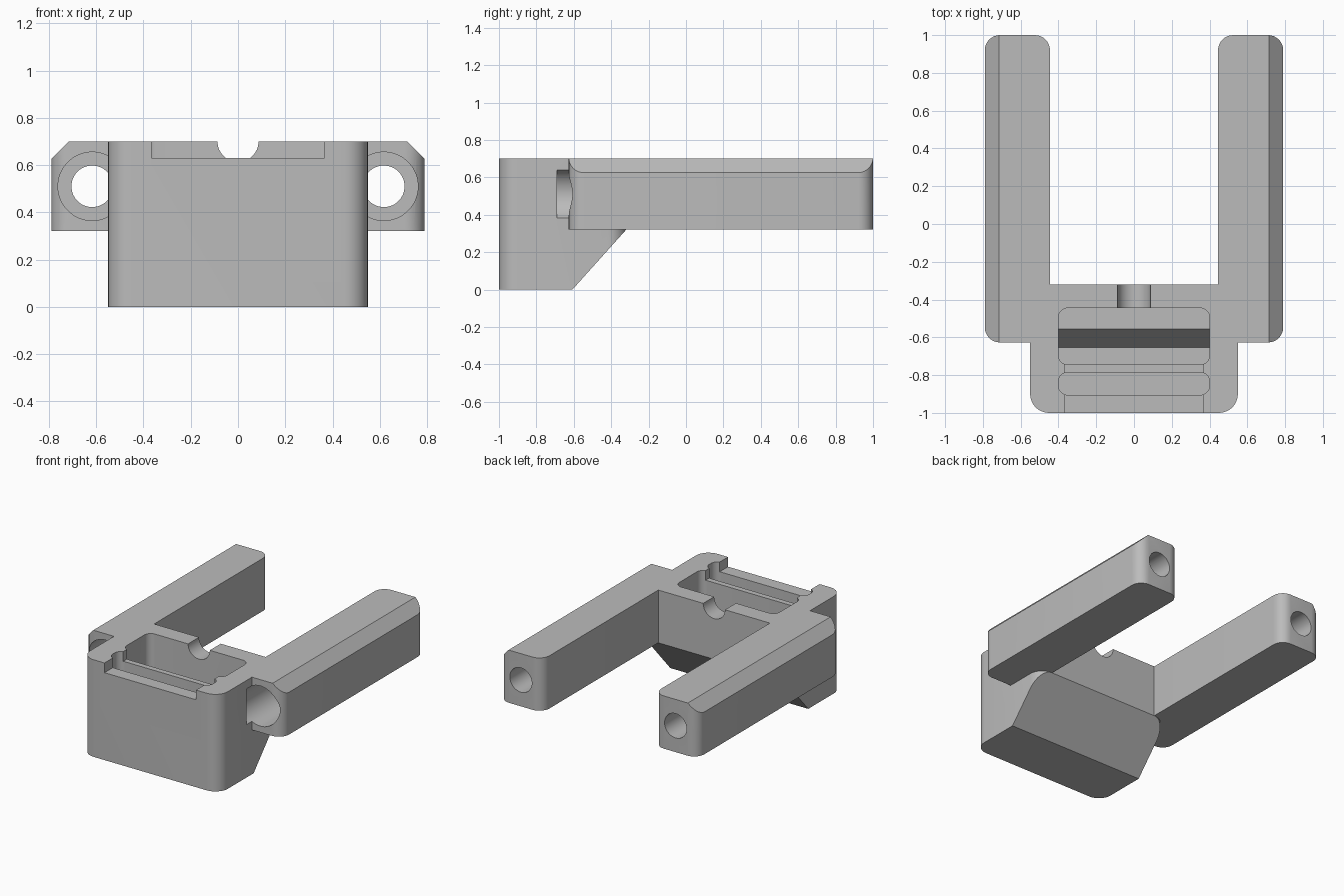
import bpy, bmesh, math
from mathutils import Vector

cube = bpy.data.objects.get("Cube")
if cube:
    bpy.data.objects.remove(cube, do_unlink=True)

grey = bpy.data.materials.new("plain grey")
grey.use_nodes = True
grey.diffuse_color = (0.5, 0.5, 0.5, 1)
grey.node_tree.nodes["Principled BSDF"].inputs["Base Color"].default_value = (0.5, 0.5, 0.5, 1)

AXES = {"x": lambda a, b, t: (t, a, b),
        "y": lambda a, b, t: (a, t, b),
        "z": lambda a, b, t: (a, b, t)}


def prism(name, outline, axis, lo, hi):
    """Solid made by sweeping a 2D outline along one axis."""
    bm = bmesh.new()
    face = bm.faces.new([bm.verts.new(AXES[axis](a, b, lo)) for a, b in outline])
    ext = bmesh.ops.extrude_face_region(bm, geom=[face])
    shift = Vector(AXES[axis](0, 0, hi - lo))
    bmesh.ops.translate(bm, vec=shift,
                        verts=[g for g in ext["geom"] if isinstance(g, bmesh.types.BMVert)])
    bmesh.ops.recalc_face_normals(bm, faces=bm.faces)
    mesh = bpy.data.meshes.new(name)
    bm.to_mesh(mesh)
    bm.free()
    mesh.materials.append(grey)
    ob = bpy.data.objects.new(name, mesh)
    bpy.context.collection.objects.link(ob)
    return ob


def rounded(x0, x1, y0, y1, r, steps=8):
    """Rectangle outline with rounded corners."""
    pts = []
    corners = [(x1 - r, y1 - r), (x0 + r, y1 - r), (x0 + r, y0 + r), (x1 - r, y0 + r)]
    for i, (cx, cy) in enumerate(corners):
        for k in range(steps + 1):
            a = math.pi / 2 * (i + k / steps)
            pts.append((cx + r * math.cos(a), cy + r * math.sin(a)))
    return pts


def circle(cx, cz, r, n=40):
    return [(cx + r * math.cos(2 * math.pi * (k + 0.5) / n),
             cz + r * math.sin(2 * math.pi * (k + 0.5) / n)) for k in range(n)]


def combine(target, tool, operation):
    """Apply a boolean and discard the tool."""
    mod = target.modifiers.new(operation.lower(), "BOOLEAN")
    mod.operation, mod.solver, mod.object = operation, "EXACT", tool
    bpy.ops.object.select_all(action="DESELECT")
    bpy.context.view_layer.objects.active = target
    target.select_set(True)
    bpy.ops.object.modifier_apply(modifier=mod.name)
    bpy.data.objects.remove(tool, do_unlink=True)


TOP, OVER = 0.70, 0.9

# Housing block with its sloping underside
body = prism("bracket_body", rounded(-0.55, 0.55, -1, -0.32, 0.10), "z", 0, TOP)
combine(body, prism("underside_cutter",
                    [(-0.607, 0), (-0.32, 0.32), (0, 0.677), (0, -0.1), (-0.697, -0.1)],
                    "x", -1, 1), "DIFFERENCE")

# Two arms, chamfered along the outer top edge
for s in (-1, 1):
    x0, x1 = sorted((s * 0.445, s * 0.79))
    arm = prism("arm", rounded(x0, x1, -0.627, 1, 0.08), "z", 0.32, TOP)
    combine(arm, prism("chamfer_cutter",
                       [(s * 0.515, OVER), (s * 0.915, 0.5), (s * 0.915, OVER)],
                       "y", -2, 2), "DIFFERENCE")
    combine(body, arm, "UNION")

# Counterbored screw holes through the arms
for s in (-1, 1):
    combine(body, prism("counterbore", circle(s * 0.617, 0.51, 0.145),
                        "y", -0.69, -0.2), "DIFFERENCE")
    combine(body, prism("screw_hole", circle(s * 0.617, 0.51, 0.088),
                        "y", -0.4, 1.2), "DIFFERENCE")

# Main pocket with a stepped, sloping floor
pocket = prism("pocket", rounded(-0.40, 0.40, -0.745, -0.445, 0.05), "z", 0.05, OVER)
floor = prism("pocket_floor", [(-0.9, 0), (-0.9, 0.10), (-0.655, 0.10),
                               (-0.555, 0.25), (-0.3, 0.25), (-0.3, 0)], "x", -0.6, 0.6)
combine(pocket, floor, "DIFFERENCE")
combine(body, pocket, "DIFFERENCE")

# Plate groove, low front opening and cable notch
combine(body, prism("groove", rounded(-0.40, 0.40, -0.905, -0.785, 0.05),
                    "z", 0.45, OVER), "DIFFERENCE")
combine(body, prism("front_opening", [(-0.365, -1.2), (0.365, -1.2), (0.365, -0.7), (-0.365, -0.7)],
                    "z", 0.63, OVER), "DIFFERENCE")
combine(body, prism("cable_notch", circle(0, TOP, 0.087), "y", -0.5, -0.2), "DIFFERENCE")

# Smooth the rounded surfaces, keep the hard edges
bpy.ops.object.select_all(action="DESELECT")
bpy.context.view_layer.objects.active = body
body.select_set(True)
bpy.ops.object.shade_smooth_by_angle(angle=math.radians(25))
